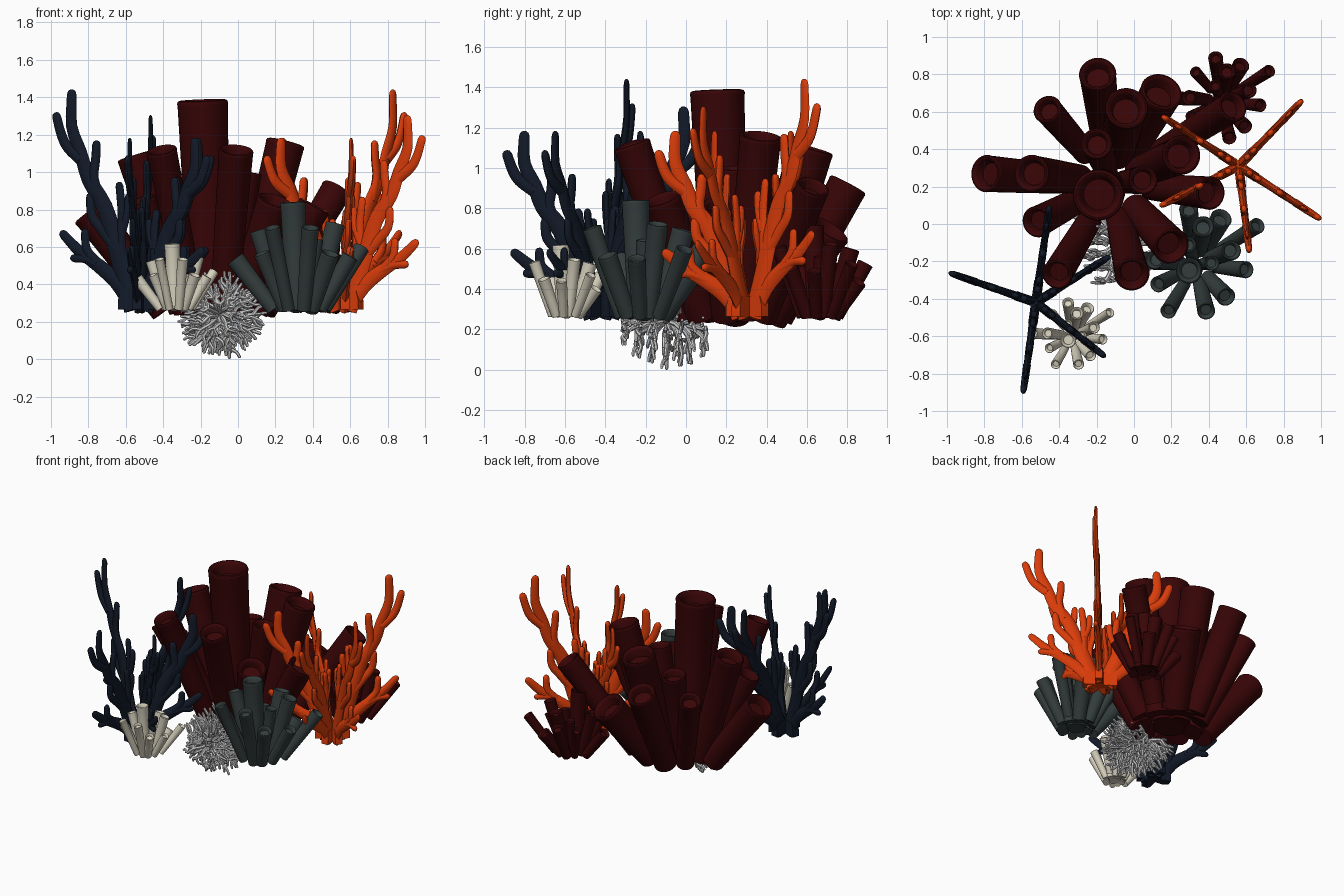
import bpy, bmesh, math, random
from mathutils import Vector

if "Cube" in bpy.data.objects:
    bpy.data.objects.remove(bpy.data.objects["Cube"])

random.seed(4)
UP = Vector((0, 0, 1))


def finish(name, bm, color):
    bmesh.ops.recalc_face_normals(bm, faces=bm.faces[:])
    me = bpy.data.meshes.new(name)
    bm.to_mesh(me)
    bm.free()
    ob = bpy.data.objects.new(name, me)
    bpy.context.collection.objects.link(ob)
    mat = bpy.data.materials.new(name + "_color")
    mat.diffuse_color = (*color, 1)
    mat.use_nodes = True
    mat.node_tree.nodes["Principled BSDF"].inputs["Base Color"].default_value = mat.diffuse_color
    me.materials.append(mat)
    bpy.ops.object.select_all(action='DESELECT')
    ob.select_set(True)
    bpy.context.view_layer.objects.active = ob
    bpy.ops.object.shade_smooth_by_angle(angle=math.radians(45))
    return ob


def skin_rings(bm, rings):
    """Join rings of points into a closed skin with capped ends."""
    vs = [[bm.verts.new(p) for p in r] for r in rings]
    n = len(vs[0])
    for a, b in zip(vs, vs[1:]):
        for i in range(n):
            j = (i + 1) % n
            bm.faces.new((a[i], a[j], b[j], b[i]))
    bm.faces.new(vs[0][::-1])
    bm.faces.new(vs[-1])


def smooth_path(pts, steps=3):
    """Catmull-Rom through the points."""
    p = [2 * pts[0] - pts[1]] + pts + [2 * pts[-1] - pts[-2]]
    out = []
    for i in range(1, len(p) - 2):
        for k in range(steps):
            t = k / steps
            out.append(0.5 * (2 * p[i] + (p[i + 1] - p[i - 1]) * t
                       + (2 * p[i - 1] - 5 * p[i] + 4 * p[i + 1] - p[i + 2]) * t * t
                       + (3 * p[i] - p[i - 1] - 3 * p[i + 1] + p[i + 2]) * t ** 3))
    return out + [pts[-1]]


def branch(bm, pts, r0, r1, normal=None, flat=1.0, sides=8, steps=3):
    """Tapered branch with a rounded tip; 'normal' is the thin direction."""
    path = smooth_path(pts, steps)
    end = (path[-1] - path[-2]).normalized()
    radii = [r0 + (r1 - r0) * i / (len(path) - 1) for i in range(len(path))]
    path += [path[-1] + end * r1 * 0.7, path[-1] + end * r1]
    radii += [r1 * 0.75, r1 * 0.3]
    rings = []
    for i, (p, r) in enumerate(zip(path, radii)):
        t = (path[min(i + 1, len(path) - 1)] - path[max(i - 1, 0)]).normalized()
        n = normal or t.orthogonal().normalized()
        if normal is None and rings:
            n = (last - t * last.dot(t)).normalized()
        last = n
        s = t.cross(n).normalized()
        rings.append([p + s * r * math.cos(a) + n * r * flat * math.sin(a)
                      for a in (2 * math.pi * k / sides for k in range(sides))])
    skin_rings(bm, rings)


# ---- Tube sponge clusters: rim centre (x, y, z) and rim radius ----
TUBES = [(-.195, .805, .92, .1), (-.465, .615, .87, .078), (-.04, .62, 1.1, .115),
         (.15, .71, .70, .115), (-.2, .43, .92, .085), (-.19, .155, 1.385, .137),
         (-.795, .27, .79, .1), (-.55, .27, 1.09, .1), (-.52, .01, .85, .085),
         (-.41, -.27, 1.12, .083), (-.01, -.27, 1.12, .094), (.2, -.12, .85, .1),
         (.05, .235, 1.0, .078), (.255, .37, 1.16, .105), (.41, .165, .82, .09),
         (.53, .63, .91, .085)]
TALL = Vector((-.185, .155, .25))
HEART = Vector((-.12, .22, .26))


def tube_cluster(name, pos, scale, color, sides=28):
    bm = bmesh.new()
    for x, y, z, r in TUBES:
        top = Vector((x, y, z))
        base = HEART.lerp(Vector((x, y, .26)), .4)
        axis = top - base
        L = axis.length
        rot = UP.rotation_difference(axis.normalized()).to_matrix()
        # outer wall, rolled lip, hollow mouth
        prof = [(r * .78, 0), (r * .89, L * .5), (r * .98, L - r * .2), (r, L - r * .12),
                (r * .96, L - r * .03), (r * .88, L), (r * .78, L - r * .05),
                (r * .70, L - r * .2), (r * .6, L - r * .6)]
        rings = []
        for pr, h in prof:
            ring = []
            for k in range(sides):
                a = 2 * math.pi * k / sides
                q = base + rot @ Vector((pr * math.cos(a), pr * math.sin(a), h))
                ring.append(Vector(pos) + (q - TALL) * scale)
            rings.append(ring)
        skin_rings(bm, rings)
    return finish(name, bm, color)


MAROON = (.04, .0015, .002)
tube_cluster("large_tube_sponge", TALL, 1.0, MAROON, 36)
tube_cluster("small_tube_sponge", (.44, .63, .26), .4, MAROON)
tube_cluster("slate_tube_sponge", (.297, -.25, .26), .51, (.035, .047, .047))
tube_cluster("cream_tube_sponge", (-.35, -.62, .265), .31, (.7, .66, .53))

# ---- Branching corals: five flat fans around one stem ----
# each branch: start radius, end radius, (reach, height) points
FAN = [(.066, .027, [(.03, 0), (.08, .16), (.14, .36), (.20, .55), (.29, .70),
                     (.335, .84), (.385, .98), (.385, 1.15)]),
       (.034, .025, [(.335, .80), (.41, .87), (.445, .94), (.47, 1.03)]),
       (.032, .024, [(.22, .58), (.26, .70), (.25, .80), (.245, .88)]),
       (.056, .025, [(.04, .03), (.13, .15), (.24, .24), (.34, .31), (.43, .40)]),
       (.030, .022, [(.22, .23), (.30, .27), (.37, .275)]),
       (.030, .022, [(.24, .25), (.30, .32), (.31, .41)]),
       (.034, .022, [(.08, .14), (.105, .33), (.10, .50), (.115, .66)]),
       (.026, .020, [(.10, .42), (.07, .52), (.065, .60)]),
       (.034, .024, [(.14, .33), (.21, .42), (.27, .50), (.28, .60)])]
ARMS = [(46, 1.0, 1.0), (147, 1.0, .775), (207, .96, .775), (277, .95, .775),
        (327, 1.07, .88)]


def fan_coral(name, x, y, turn, color):
    bm = bmesh.new()
    foot = Vector((x, y, .265))
    for deg, reach, high in ARMS:
        a = math.radians(deg + turn)
        out = Vector((math.cos(a), math.sin(a), 0))
        side = Vector((-math.sin(a), math.cos(a), 0))
        for r0, r1, pts in FAN:
            path = [foot + out * u * reach + UP * v * high for u, v in pts]
            branch(bm, path, r0 * .9, r1, side, .025 / (r0 + r1) * 1.6)
        # flat foot slab of the arm
        skin_rings(bm, [[foot + out * u + side * s + UP * h for u, s in
                         ((0, -.025), (w, -.025), (w, .025), (0, .025))]
                        for h, w in ((0, .115), (.05, .115), (.1, .1))])
    return finish(name, bm, color)


fan_coral("orange_branch_coral", .56, .31, 0, (.70, .045, .003))
fan_coral("navy_branch_coral", -.525, -.42, 115, (.006, .010, .021))

# ---- Pale twig coral: forked twigs fanning out in upright layers ----
bm = bmesh.new()
heart = Vector((-.095, -.095, .24))
LAYERS = [(-.205, .12, 7), (-.14, .18, 10), (-.07, .215, 12), (0, .23, 13),
          (.06, .225, 12), (.12, .21, 10), (.18, .18, 8)]


def jitter(s):
    return Vector([random.uniform(-s, s) for _ in range(3)])


for li, (dy, reach, count) in enumerate(LAYERS):
    for i in range(count):
        a = 2 * math.pi * (i + .37 * li) / count + random.uniform(-.1, .1)
        d = Vector((math.cos(a), 0, math.sin(a)))
        if d.z > .3 and dy > .1:       # top rear is tucked under the sponge
            continue
        off = Vector((0, dy, 0))
        R = reach * random.uniform(.92, 1.02)
        p = [heart + off * .15, heart + off * .75 + d * R * .25,
             heart + off + d * R * .5 + jitter(.014),
             heart + off + d * R * .75 + jitter(.016), heart + off + d * R + jitter(.01)]
        branch(bm, p, .014, .009, sides=6, steps=2)
        # side forks on both sides of the twig
        for k, sgn in ((2, 1), (2, -1), (3, 1)):
            w = Vector((-d.z, random.uniform(-.5, .5), d.x)) * sgn
            if k == 3 and random.random() < .5:
                w = -w
            e = p[k] + d * R * .24 + w * R * .2
            branch(bm, [p[k], p[k].lerp(e, .5) + w * .012, e], .011, .008, sides=6, steps=2)
low = min(v.co.z for v in bm.verts)
for v in bm.verts:
    v.co.z -= low
finish("pale_twig_coral", bm, (.65, .65, .66))
